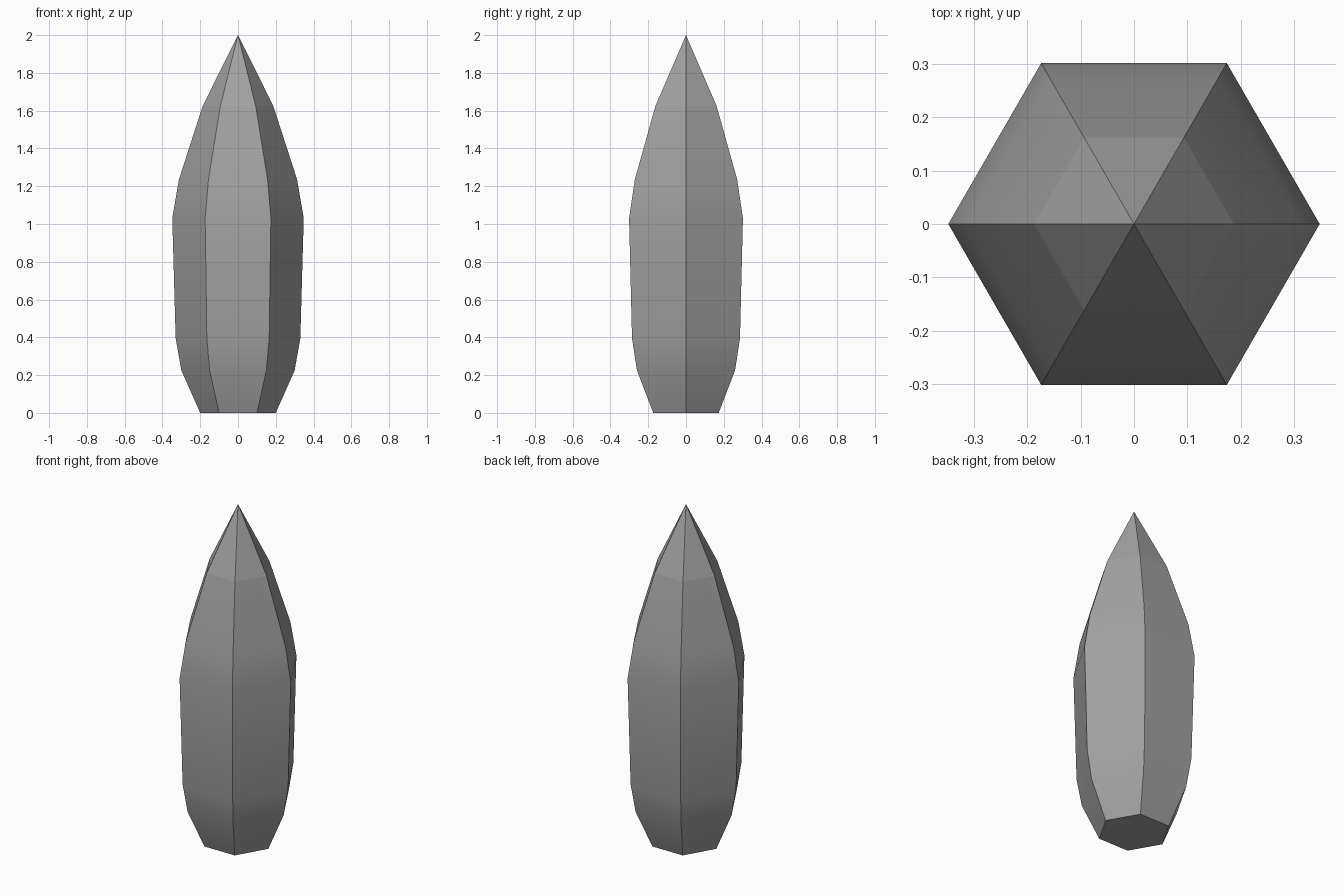
import bpy, bmesh, math

default = bpy.data.objects.get("Cube")
if default:
    bpy.data.objects.remove(default, do_unlink=True)

SIDES = 6
# Radius and height of each ring, from the base up
PROFILE = [(0.20, 0.0), (0.30, 0.225), (0.33, 0.395), (0.348, 1.03),
           (0.313, 1.235), (0.187, 1.625)]
TIP_Z = 2.0

# Plain grey stone
stone = bpy.data.materials.new("grey_stone")
stone.use_nodes = True
colour = (0.36, 0.36, 0.36, 1)
stone.diffuse_color = colour
stone.node_tree.nodes["Principled BSDF"].inputs["Base Color"].default_value = colour

# Hexagonal crystal: stacked rings, flat base, pointed tip
bm = bmesh.new()
rings = []
for radius, z in PROFILE:
    angles = [math.tau * i / SIDES for i in range(SIDES)]
    rings.append([bm.verts.new((radius * math.cos(a), radius * math.sin(a), z))
                  for a in angles])
tip = bm.verts.new((0, 0, TIP_Z))
bm.faces.new(rings[0][::-1])
for i in range(SIDES):
    j = (i + 1) % SIDES
    for low, high in zip(rings, rings[1:]):
        bm.faces.new((low[i], low[j], high[j], high[i]))
    bm.faces.new((rings[-1][i], rings[-1][j], tip))

# Smooth along each side, crisp at the corners, base and tip
for face in bm.faces:
    face.smooth = True
crisp_rings = (set(rings[0]), set(rings[-1]))
for edge in bm.edges:
    a, b = edge.verts
    upright = abs(a.co.z - b.co.z) > 0.01
    edge.smooth = not (upright or any(a in r and b in r for r in crisp_rings))

mesh = bpy.data.meshes.new("crystal")
bm.to_mesh(mesh)
bm.free()
mesh.materials.append(stone)
crystal = bpy.data.objects.new("crystal", mesh)
bpy.context.collection.objects.link(crystal)
